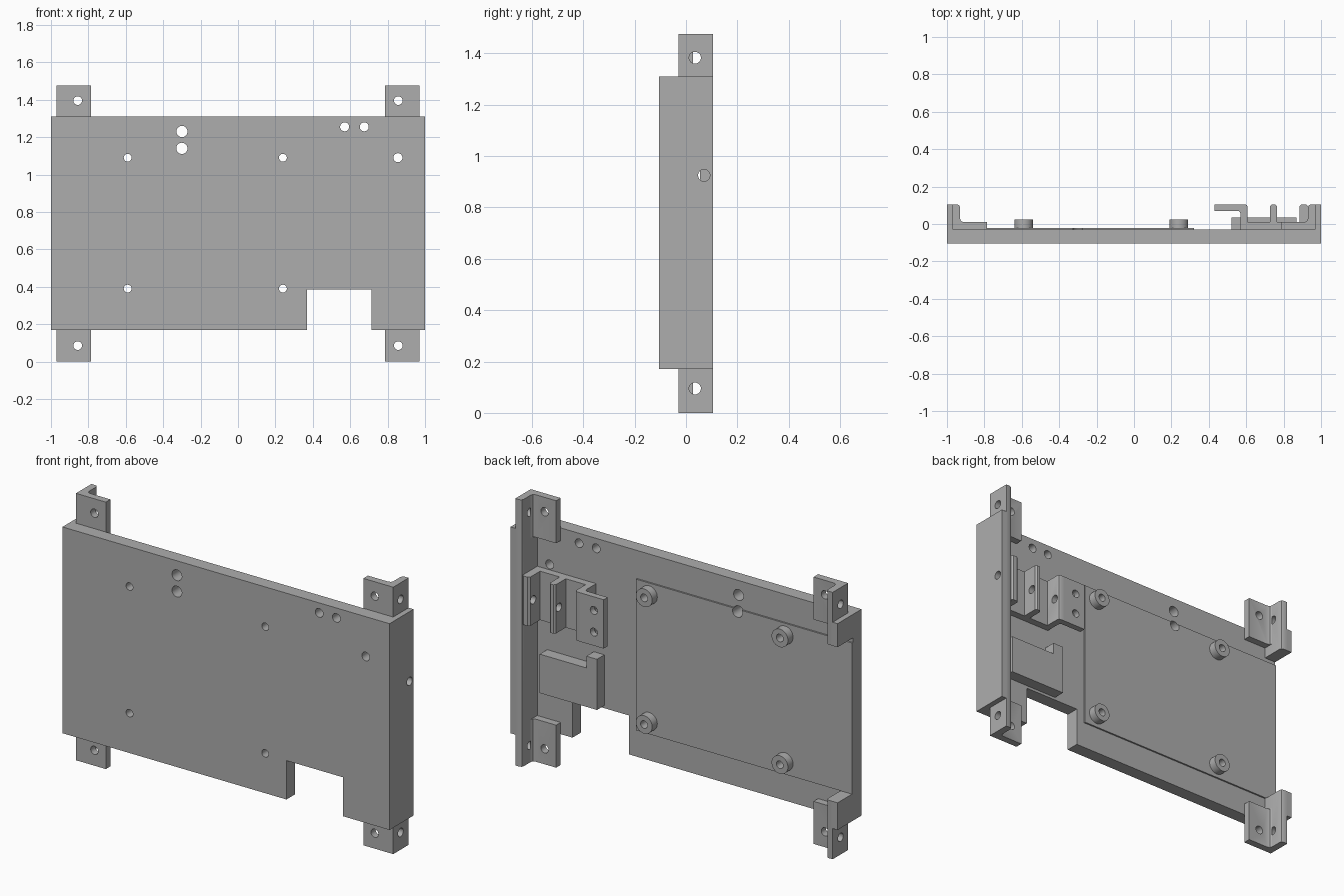
import bpy, bmesh, math
from mathutils import Vector, Matrix

cube = bpy.data.objects.get("Cube")
if cube:
    bpy.data.objects.remove(cube, do_unlink=True)

mat = bpy.data.materials.new("plain grey")
mat.use_nodes = True
GREY = (0.42, 0.42, 0.42, 1)
mat.diffuse_color = GREY
mat.node_tree.nodes["Principled BSDF"].inputs["Base Color"].default_value = GREY

FLOOR, RIM = -0.03, 0.105   # back of the plate, back edge of the walls
FLANGE = 0.01               # back of the angle flanges


def finish(name, bm):
    bmesh.ops.recalc_face_normals(bm, faces=bm.faces)
    mesh = bpy.data.meshes.new(name)
    bm.to_mesh(mesh)
    bm.free()
    mesh.materials.append(mat)
    obj = bpy.data.objects.new(name, mesh)
    bpy.context.collection.objects.link(obj)
    return obj


def prism(name, pts, depth):
    """Extrude a closed outline of 3D points along a vector."""
    bm = bmesh.new()
    face = bm.faces.new([bm.verts.new(p) for p in pts])
    geo = bmesh.ops.extrude_face_region(bm, geom=[face])["geom"]
    bmesh.ops.translate(bm, vec=Vector(depth),
                        verts=[v for v in geo if isinstance(v, bmesh.types.BMVert)])
    return finish(name, bm)


def box(name, x0, x1, y0, y1, z0, z1):
    return prism(name, [(x0, y0, z0), (x1, y0, z0), (x1, y1, z0), (x0, y1, z0)],
                 (0, 0, z1 - z0))


def upright(name, outline, z0, z1):
    return prism(name, [(x, y, z0) for x, y in outline], (0, 0, z1 - z0))


def rod(name, axis, a, z, r, lo, hi):
    """Cylinder along x (a is its y) or along y (a is its x)."""
    mid = (lo + hi) / 2
    if axis == "X":
        m = Matrix.Translation((mid, a, z)) @ Matrix.Rotation(math.pi / 2, 4, "Y")
    else:
        m = Matrix.Translation((a, mid, z)) @ Matrix.Rotation(math.pi / 2, 4, "X")
    bm = bmesh.new()
    bmesh.ops.create_cone(bm, cap_ends=True, segments=32, radius1=r, radius2=r,
                          depth=hi - lo, matrix=m)
    return finish(name, bm)


def drill(objs, holes):
    """Cut round holes, given as (axis, a, z, radius, low, high)."""
    cutters = [rod("cutter", *h) for h in holes]
    for obj in objs:
        for c in cutters:
            mod = obj.modifiers.new("hole", "BOOLEAN")
            mod.object, mod.operation, mod.solver = c, "DIFFERENCE", "EXACT"
    bpy.context.view_layer.update()
    deps = bpy.context.evaluated_depsgraph_get()
    for obj in objs:
        mesh = bpy.data.meshes.new_from_object(obj.evaluated_get(deps))
        obj.modifiers.clear()
        obj.data = mesh
    for c in cutters:
        bpy.data.objects.remove(c, do_unlink=True)


def through(x, z, r):
    return ("Y", x, z, r, -0.2, 0.2)


# Front plate with its notch, and the raised pad on its back
outline = [(-1, 0.17), (0.37, 0.17), (0.37, 0.385), (0.715, 0.385),
           (0.715, 0.17), (1, 0.17), (1, 1.31), (-1, 1.31)]
plate = prism("front_plate", [(x, -0.105, z) for x, z in outline], (0, 0.075, 0))
pad = box("raised_pad", -1, 0.32, FLOOR, -0.021, 0.32, 1.155)

# Standoffs
posts = [(x, z) for x in (-0.59, 0.24) for z in (0.39, 1.09)]
standoffs = [rod("standoff", "Y", x, z, 0.05, FLOOR, 0.024) for x, z in posts]
post_holes = [through(x, z, 0.021) for x, z in posts]
drill([plate], post_holes + [
    through(-0.3, 1.23, 0.03), through(-0.3, 1.14, 0.03),
    through(0.57, 1.255, 0.024), through(0.675, 1.255, 0.024),
    through(0.855, 1.09, 0.024)])
drill([pad], post_holes + [through(-0.3, 1.14, 0.03)])
for post, hole in zip(standoffs, post_holes):
    drill([post], [hole])

# Side walls: whole on one side, only corners on the other
wall = box("side_wall", 0.97, 1, FLOOR, RIM, 0.17, 1.31)
box("upper_corner_wall", -1, -0.97, FLOOR, RIM, 1.18, 1.31)
box("lower_corner_wall", -1, -0.97, FLOOR, RIM, 0.17, 0.32)


# Mounting angles: a leg with a rounded edge and a flange with a fillet
def leg(name, s, z0, z1):
    pts = [(0.97, FLOOR), (0.97, RIM), (0.945, RIM), (0.934, 0.1), (0.93, 0.088),
           (0.93, FLOOR)]
    return upright(name, [(s * x, y) for x, y in pts], z0, z1)


def flange(name, s, z0, z1):
    pts = [(0.93, FLOOR), (0.93, 0.028), (0.925, 0.016), (0.912, FLANGE),
           (0.787, FLANGE), (0.787, FLOOR)]
    return upright(name, [(s * x, y) for x, y in pts], z0, z1)


legs = [leg("long_leg", 1, 0, 1.475),
        leg("upper_leg", -1, 1.18, 1.475), leg("lower_leg", -1, 0, 0.32)]
flanges = [flange("flange", s, z0, z1) for s in (-1, 1)
           for z0, z1 in ((0, 0.235), (1.24, 1.475))]
drill(flanges, [through(s * 0.857, z, 0.023) for s in (-1, 1) for z in (0.085, 1.395)])
side_holes = [("X", 0.035, z, 0.023, -1.1, 1.1) for z in (0.095, 1.383)]
drill(legs, side_holes)

# Middle bracket: base, three ribs and a turned-back tab
Z0, Z1 = 0.79, 1.06


def rib(name, x0, x1):
    c = 0.01
    return upright(name, [(x0, FLOOR), (x1, FLOOR), (x1, RIM - c), (x1 - c, RIM),
                          (x0 + c, RIM), (x0, RIM - c)], Z0, Z1)


box("bracket_base", 0.605, 0.885, FLOOR, FLANGE, Z0, Z1)
ribs = [rib("outer_rib", 0.885, 0.93), rib("centre_rib", 0.728, 0.765)]
ribs.append(upright("inner_rib", [(0.57, FLOOR), (0.607, FLOOR), (0.607, 0.092),
                                  (0.603, 0.101), (0.594, RIM), (0.57, RIM)], Z0, Z1))
drill(ribs + [wall, legs[0]], [("X", 0.07, 0.925, 0.023, 0.5, 1.1)])
tab_outline = [(0.57, 0.055), (0.57, RIM), (0.43, RIM), (0.43, 0.07), (0.558, 0.07),
               (0.566, 0.065)]
tab = upright("bracket_tab", tab_outline, Z0, Z1)
drill([tab], [through(0.49, z, 0.022) for z in (0.865, 0.985)])

# Stepped block below the bracket
step = [(0.52, 0.4), (0.87, 0.4), (0.87, 0.615), (0.585, 0.615), (0.585, 0.68),
        (0.52, 0.68)]
prism("stepped_block", [(x, FLOOR, z) for x, z in step], (0, 0.065, 0))

# Smooth the round parts, keep the edges sharp
bpy.ops.object.select_all(action="DESELECT")
for obj in standoffs + flanges + legs + ribs + [plate, pad, wall, tab]:
    obj.select_set(True)
bpy.context.view_layer.objects.active = plate
bpy.ops.object.shade_smooth_by_angle(angle=math.radians(35))
